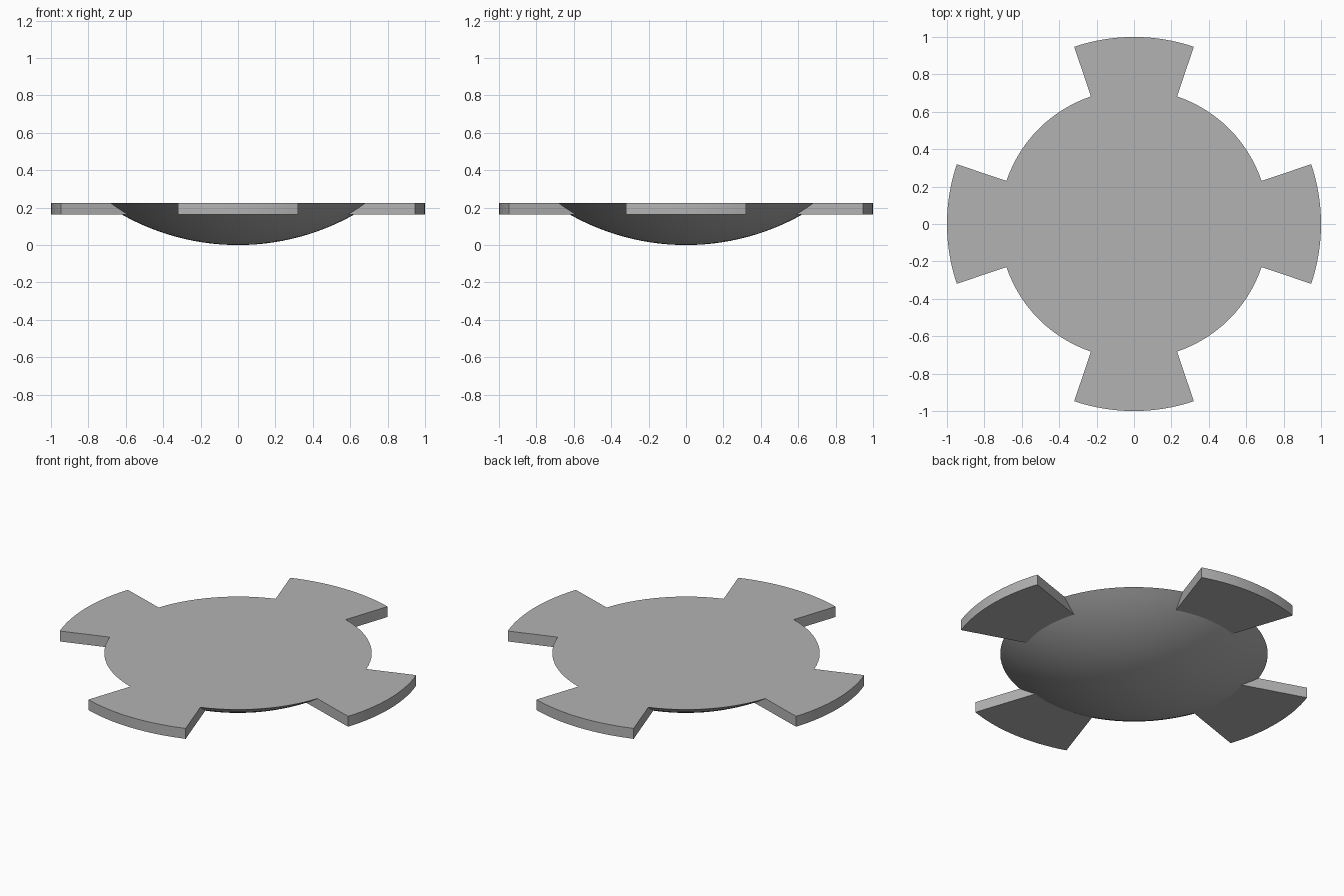
import bpy, bmesh, math

cube = bpy.data.objects.get("Cube")
if cube:
    bpy.data.objects.remove(cube, do_unlink=True)

RIM, TOP, TAB_BASE = 0.72, 0.225, 0.163
SPHERE = (RIM ** 2 + TOP ** 2) / (2 * TOP)
HALF = math.radians(18.65)

grey = bpy.data.materials.new("plain_grey")
grey.use_nodes = True
colour = (0.45, 0.45, 0.45, 1)
grey.diffuse_color = colour
grey.node_tree.nodes["Principled BSDF"].inputs["Base Color"].default_value = colour


def finish(bm, name):
    bmesh.ops.remove_doubles(bm, verts=bm.verts, dist=1e-5)
    bmesh.ops.recalc_face_normals(bm, faces=bm.faces)
    mesh = bpy.data.meshes.new(name)
    bm.to_mesh(mesh)
    bm.free()
    mesh.materials.append(grey)
    obj = bpy.data.objects.new(name, mesh)
    bpy.context.collection.objects.link(obj)
    bpy.ops.object.select_all(action='DESELECT')
    obj.select_set(True)
    bpy.context.view_layer.objects.active = obj
    bpy.ops.object.shade_smooth_by_angle(angle=math.radians(30))
    return obj


def sweep(bm, section, start, angle, steps):
    """Revolve (radius, height) points about z."""
    verts = [bm.verts.new((r * math.cos(start), r * math.sin(start), z)) for r, z in section]
    edges = [bm.edges.new(pair) for pair in zip(verts, verts[1:])]
    out = bmesh.ops.spin(bm, geom=verts + edges, cent=(0, 0, 0), axis=(0, 0, 1),
                         angle=angle, steps=steps)
    last = [g for g in out["geom_last"] if isinstance(g, bmesh.types.BMVert)]
    return verts, last


# Shallow spherical bowl closed by a flat disc
bm = bmesh.new()
limit = math.asin(RIM / SPHERE)
arc = [(SPHERE * math.sin(limit * i / 16), SPHERE * (1 - math.cos(limit * i / 16)))
       for i in range(17)]
sweep(bm, arc, 0, math.tau, 96)
bmesh.ops.remove_doubles(bm, verts=bm.verts, dist=1e-5)
bmesh.ops.holes_fill(bm, edges=[e for e in bm.edges if e.is_boundary], sides=0)
finish(bm, "bowl")

# Four flaring rim tabs, each open where it runs into the bowl
for k, name in enumerate(("left", "back", "right", "front")):
    bm = bmesh.new()
    section = [(RIM - 0.003, TOP), (1, TOP), (1, TAB_BASE), (0.6, TAB_BASE)]
    first, last = sweep(bm, section, k * math.pi / 2 - HALF, 2 * HALF, 16)
    bm.faces.new(first)
    bm.faces.new(last)
    finish(bm, name + "_tab")
